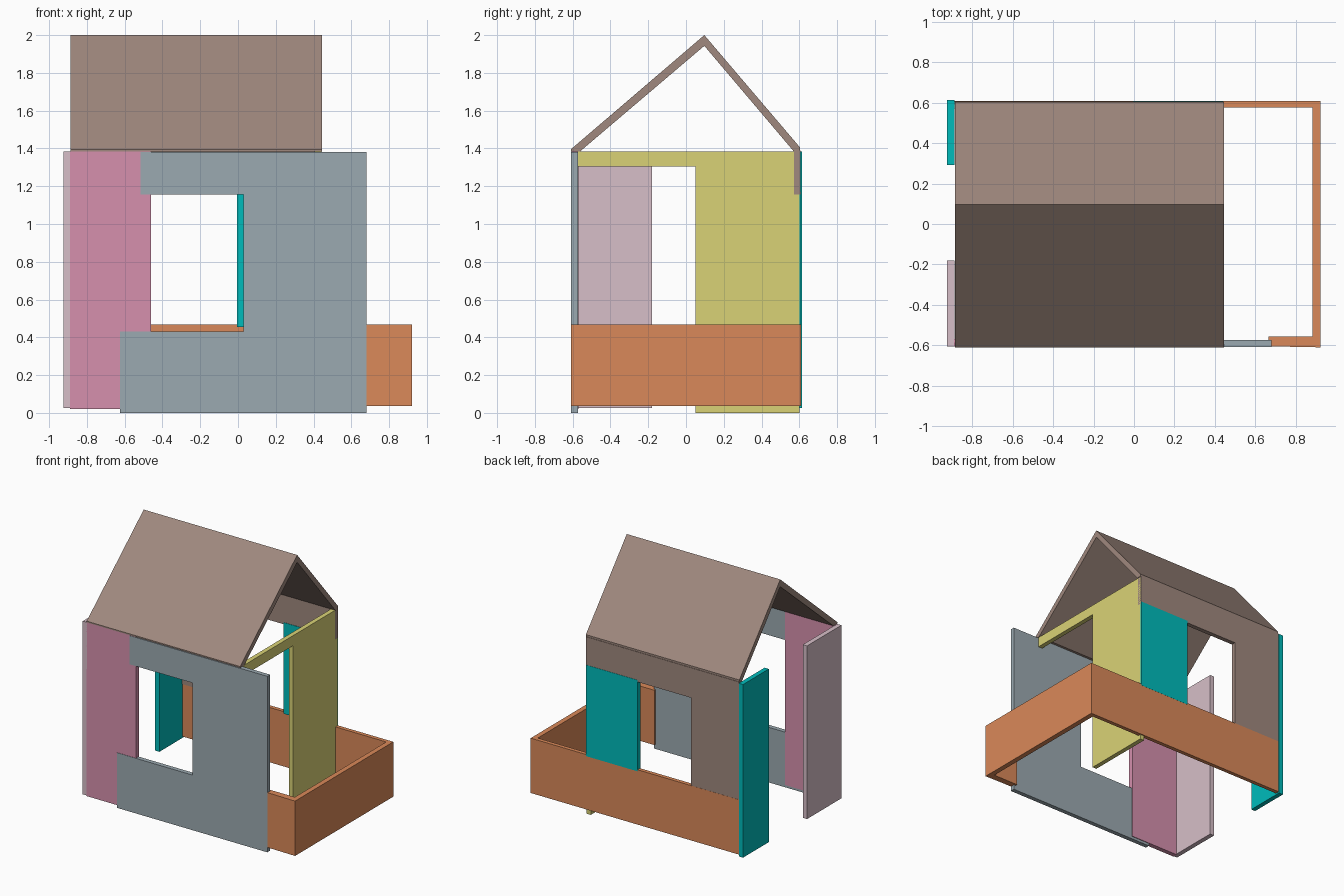
import bpy, bmesh
from mathutils import Vector

if "Cube" in bpy.data.objects:
    bpy.data.objects.remove(bpy.data.objects["Cube"])


def material(name, rgb):
    m = bpy.data.materials.new(name)
    m.diffuse_color = (*rgb, 1)
    m.use_nodes = True
    m.node_tree.nodes["Principled BSDF"].inputs["Base Color"].default_value = m.diffuse_color
    return m


SLATE = material("slate", (0.33, 0.40, 0.44))
ROSE = material("rose", (0.67, 0.28, 0.42))
PALE = material("pale_rose", (0.68, 0.52, 0.58))
TEAL = material("teal", (0.0, 0.50, 0.50))
YELLOW = material("yellow", (0.70, 0.65, 0.18))
ORANGE = material("orange", (0.70, 0.25, 0.10))
BROWN = material("brown", (0.35, 0.25, 0.21))


def panel(name, outline, axis, lo, hi, mat):
    """Extrude a flat outline along x (y,z points), y (x,z) or z (x,y)."""
    place = {"x": lambda a, b: (lo, a, b),
             "y": lambda a, b: (a, lo, b),
             "z": lambda a, b: (a, b, lo)}[axis]
    bm = bmesh.new()
    face = bm.faces.new([bm.verts.new(place(a, b)) for a, b in outline])
    ext = bmesh.ops.extrude_face_region(bm, geom=[face])
    step = Vector([hi - lo if axis == k else 0 for k in "xyz"])
    moved = [g for g in ext["geom"] if isinstance(g, bmesh.types.BMVert)]
    bmesh.ops.translate(bm, verts=moved, vec=step)
    bmesh.ops.recalc_face_normals(bm, faces=bm.faces)
    me = bpy.data.meshes.new(name)
    bm.to_mesh(me)
    bm.free()
    me.materials.append(mat)
    ob = bpy.data.objects.new(name, me)
    bpy.context.collection.objects.link(ob)
    return ob


def rect(a0, a1, b0, b1):
    return [(a0, b0), (a1, b0), (a1, b1), (a0, b1)]


# Front wall: C-shaped panel around the window, closed by a side panel
panel("front_wall", [(-0.625, 0), (0.68, 0), (0.68, 1.38), (-0.515, 1.38),
                     (-0.515, 1.155), (0.03, 1.155), (0.03, 0.432), (-0.625, 0.432)],
      "y", -0.608, -0.573, SLATE)
panel("front_side_panel", rect(-0.89, -0.46, 0.02, 1.385), "y", -0.605, -0.568, ROSE)

# Left wall: two panels with a doorway between them
panel("left_front_panel", rect(-0.605, -0.18, 0.025, 1.383), "x", -0.924, -0.887, PALE)
panel("left_back_panel", rect(0.293, 0.613, 0.025, 1.383), "x", -0.924, -0.887, TEAL)

# Right wall: upside-down L with a tall opening
panel("right_wall", [(0.05, 0), (0.6, 0), (0.6, 1.384), (-0.575, 1.384),
                     (-0.575, 1.305), (0.05, 1.305)], "x", 0.406, 0.442, YELLOW)

# Back wall: upside-down L plus a panel, window left open
panel("back_wall", [(-0.887, 0.45), (-0.467, 0.45), (-0.467, 1.155),
                    (0.442, 1.155), (0.442, 1.39), (-0.887, 1.39)],
      "y", 0.572, 0.607, BROWN)
panel("back_panel", rect(-0.005, 0.44, 0.455, 1.17), "y", 0.569, 0.609, TEAL)

# Low yard wall wrapping the back, right side and front corner
panel("yard_wall", [(-0.887, 0.608), (0.922, 0.608), (0.922, -0.61), (0.664, -0.605),
                    (0.664, -0.556), (0.882, -0.556), (0.882, 0.577), (-0.887, 0.577)],
      "z", 0.037, 0.467, ORANGE)

# Gable roof shell, open at both ends
panel("roof", [(-0.61, 1.385), (-0.61, 1.395), (0.097, 2.0), (0.604, 1.405),
               (0.604, 1.385), (0.57, 1.385), (0.097, 1.943), (-0.56, 1.385)],
      "x", -0.886, 0.446, BROWN)
